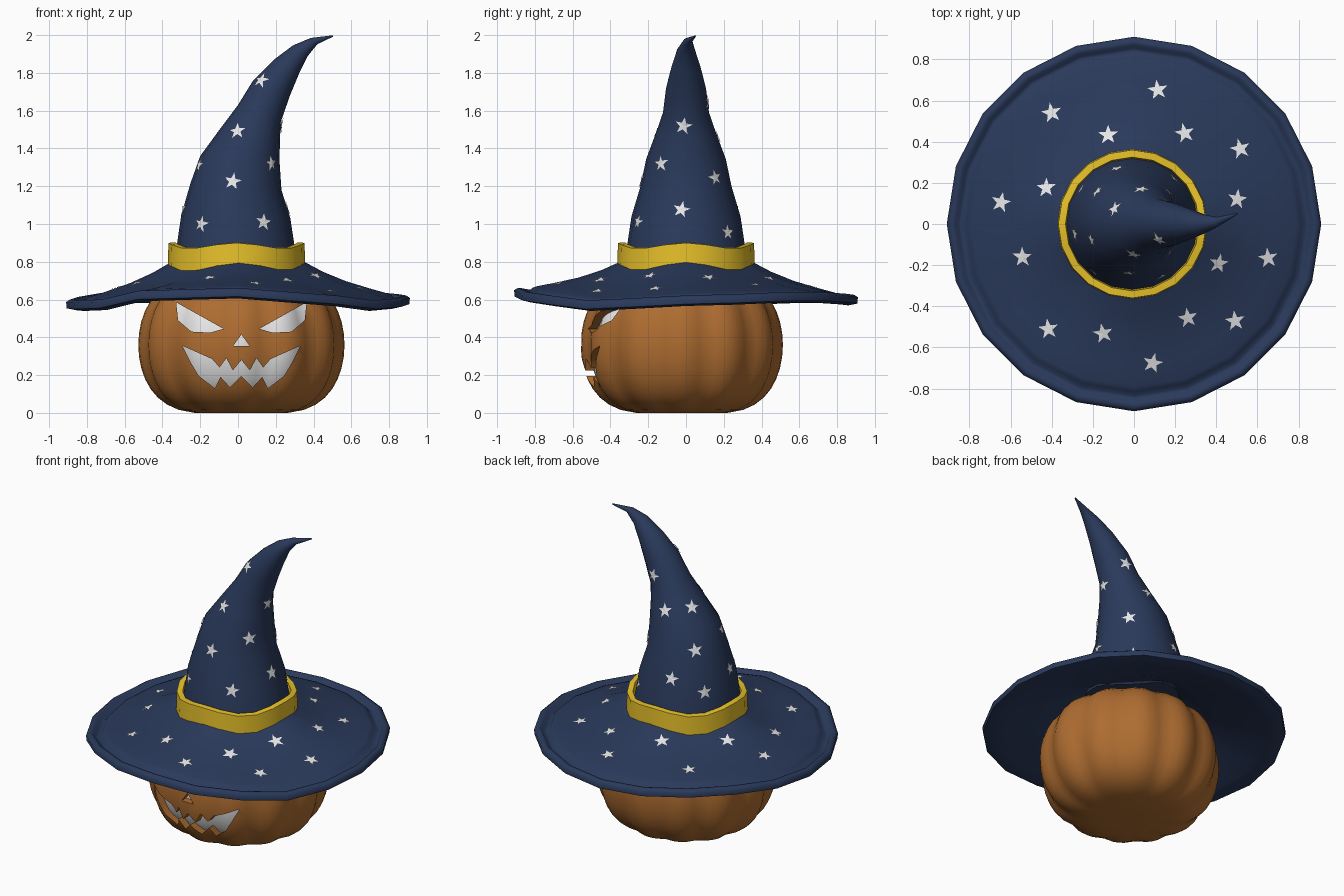
import bpy, bmesh, math, random
from mathutils import Vector
from mathutils.bvhtree import BVHTree

if "Cube" in bpy.data.objects:
    bpy.data.objects.remove(bpy.data.objects["Cube"])

random.seed(4)


def material(name, rgb):
    m = bpy.data.materials.new(name)
    m.diffuse_color = (*rgb, 1)
    m.use_nodes = True
    m.node_tree.nodes["Principled BSDF"].inputs["Base Color"].default_value = m.diffuse_color
    return m


ORANGE = material("pumpkin orange", (0.42, 0.15, 0.03))
WHITE = material("white", (0.85, 0.85, 0.85))
NAVY = material("navy cloth", (0.023, 0.042, 0.105))
GOLD = material("gold band", (0.87, 0.58, 0.025))


def finish(name, bm, mat, smooth=None):
    me = bpy.data.meshes.new(name)
    bmesh.ops.recalc_face_normals(bm, faces=bm.faces)
    bm.to_mesh(me)
    bm.free()
    ob = bpy.data.objects.new(name, me)
    bpy.context.collection.objects.link(ob)
    me.materials.append(mat)
    if smooth:
        shade(ob, smooth)
    return ob


def shade(ob, deg):
    bpy.ops.object.select_all(action='DESELECT')
    ob.select_set(True)
    bpy.context.view_layer.objects.active = ob
    bpy.ops.object.shade_smooth_by_angle(angle=math.radians(deg))


def loft(rings, closed=False, caps=True):
    """Skin a list of equal-sized point rings."""
    bm = bmesh.new()
    vs = [[bm.verts.new(p) for p in ring] for ring in rings]
    n = len(vs[0])
    for k in range(len(vs) if closed else len(vs) - 1):
        a, b = vs[k], vs[(k + 1) % len(vs)]
        for i in range(n):
            j = (i + 1) % n
            bm.faces.new((a[i], a[j], b[j], b[i]))
    if caps and not closed:
        bm.faces.new(vs[0])
        bm.faces.new(vs[-1])
    return bm


# ---- Pumpkin: ribbed squashed ball with a flat base
CX, CY, CZ = 0.018, -0.022, 0.36


def pumpkin(scale):
    rings = []
    for k in range(19):
        phi = math.radians(-88 + 176 * k / 18)
        r = 0.546 * math.sqrt(math.cos(phi)) * scale
        z = max(0.0 if scale == 1 else 0.03, CZ + 0.37 * scale * math.sin(phi))
        ring = []
        for i in range(72):
            t = math.tau * i / 72
            q = r * (1 - 0.055 * (0.5 - 0.5 * math.cos(12 * t)) ** 1.5)
            ring.append((CX + q * math.cos(t), CY + q * 0.98 * math.sin(t), z))
        rings.append(ring)
    return loft(rings)


shell = finish("pumpkin_shell", pumpkin(1), ORANGE)
finish("pumpkin_lining", pumpkin(0.915), WHITE, 40)

# ---- Carved face: prisms cut from the shell
eye = [(0.095, 0.445), (0.165, 0.425), (0.265, 0.43), (0.335, 0.49), (0.345, 0.585)]
half_top = [(0.045, 0.225), (0.08, 0.29), (0.115, 0.24), (0.155, 0.285), (0.312, 0.355)]
half_low = [(0.27, 0.27), (0.225, 0.195), (0.14, 0.13), (0.11, 0.19), (0.06, 0.135)]
half = half_top + half_low
mouth = [(0, 0.28)] + half + [(0, 0.195)] + [(-x, z) for x, z in reversed(half)]
nose = [(0, 0.415), (0.043, 0.355), (-0.043, 0.355)]
bm = bmesh.new()
for poly in (eye, [(-x, z) for x, z in eye], nose, mouth):
    front = [bm.verts.new((CX + x, -0.8, z)) for x, z in poly]
    back = [bm.verts.new((CX + x, -0.2, z)) for x, z in poly]
    bm.faces.new(front)
    bm.faces.new(back[::-1])
    for i in range(len(poly)):
        j = (i + 1) % len(poly)
        bm.faces.new((front[j], front[i], back[i], back[j]))
cutter = finish("face_cutter", bm, ORANGE)
cutter.hide_render = True
mod = shell.modifiers.new("carve", 'BOOLEAN')
mod.operation, mod.solver, mod.object = 'DIFFERENCE', 'EXACT', cutter
bpy.context.view_layer.objects.active = shell
bpy.ops.object.modifier_apply(modifier=mod.name)
bpy.data.objects.remove(cutter)
shade(shell, 40)

# ---- Hat parts
N = 20
# Brim edge droop: compass angle and height of the lower edge
DROOP = [(-180, 0.55), (-150, 0.543), (-124, 0.598), (-90, 0.612), (-56, 0.572), (-34, 0.545),
         (0, 0.572), (45, 0.592), (90, 0.575), (135, 0.59), (180, 0.55)]


def droop(t):
    d = (math.degrees(t) + 180) % 360 - 180
    k = next(i for i in range(len(DROOP) - 1) if DROOP[i + 1][0] >= d)
    (a, p), (b, q) = DROOP[k], DROOP[k + 1]
    s = (d - a) / (b - a)
    return p + (q - p) * s * s * (3 - 2 * s) - 0.568


def wavy_ring(r, z, wave, cx=0.0, edge=False):
    ring = []
    for i in range(N):
        t = math.tau * i / N
        dz = wave * math.cos(4 * t)
        if edge:
            w = min(1, max(0, (r - 0.36) / 0.46))
            dz = dz * (1 - w) + w * droop(t)
        ring.append((cx + r * math.cos(t), r * math.sin(t), z + dz))
    return ring


# Brim: sloping sheet with a groove and rolled lip
brim_profile = [(0.30, 0.80), (0.36, 0.775), (0.45, 0.73), (0.57, 0.685), (0.70, 0.65),
                (0.79, 0.628), (0.815, 0.618), (0.835, 0.592), (0.855, 0.594), (0.87, 0.616),
                (0.89, 0.618), (0.91, 0.605), (0.907, 0.572), (0.86, 0.562), (0.80, 0.575),
                (0.68, 0.612), (0.55, 0.655), (0.42, 0.71), (0.30, 0.76)]
brim = finish("hat_brim", loft([wavy_ring(r, z, 0.02, 0, True) for r, z in brim_profile], closed=True), NAVY, 70)

# Cone: tilted rings given by left point and right point in the front view
cone_rings = [((-0.34, 0.76), (0.33, 0.76)), ((-0.325, 0.88), (0.30, 0.88)),
              ((-0.30, 1.05), (0.277, 1.03)), ((-0.25, 1.22), (0.23, 1.18)),
              ((-0.20, 1.36), (0.22, 1.33)), ((-0.09, 1.51), (0.222, 1.46)),
              ((0.0, 1.63), (0.23, 1.55)), ((0.08, 1.76), (0.275, 1.68)),
              ((0.19, 1.87), (0.325, 1.80)), ((0.29, 1.945), (0.37, 1.89)),
              ((0.385, 1.985), (0.42, 1.952)), ((0.502, 1.999), (0.504, 1.992))]
rings, axis = [], []
for k, (L, R) in enumerate(cone_rings):
    a, b = Vector((L[0], 0, L[1])), Vector((R[0], 0, R[1]))
    mid, rad = (a + b) / 2, (b - a) / 2
    axis.append(mid)
    dy = 0.05 if k == len(cone_rings) - 1 else 0.01 if k == len(cone_rings) - 2 else 0
    rings.append([mid + rad * math.cos(math.tau * i / N)
                  + Vector((0, dy + rad.length * math.sin(math.tau * i / N), 0)) for i in range(N)])
cone = finish("hat_cone", loft(rings), NAVY, 50)

# Gold band
band_profile = [(0.31, 0.765, 0.02), (0.364, 0.762, 0.022), (0.36, 0.885, 0.015), (0.325, 0.888, 0.015)]
finish("hat_band", loft([wavy_ring(r, z, w, -0.008) for r, z, w in band_profile], closed=True), GOLD, 35)

# ---- Stars: thin patches laid on the cloth
star_bm = bmesh.new()


def tree(ob):
    b = bmesh.new()
    b.from_mesh(ob.data)
    t = BVHTree.FromBMesh(b)
    b.free()
    return t


def star(bvh, origin, direction, up, size):
    hit, nrm, _, _ = bvh.ray_cast(origin, direction)
    if hit is None:
        return
    v = (up - nrm * up.dot(nrm)).normalized()
    u = v.cross(nrm)
    spin = random.uniform(-0.25, 0.25)

    def lay(p):
        q = bvh.ray_cast(p + nrm * 0.1, -nrm, 0.2)[0]
        return star_bm.verts.new((q if q else p) + nrm * 0.006)

    centre = lay(hit)
    rim = []
    for i in range(10):
        r, t = size * (0.4 if i % 2 else 1), spin + math.pi * i / 5
        rim.append(lay(hit + u * r * math.sin(t) + v * r * math.cos(t)))
    for i in range(10):
        star_bm.faces.new((centre, rim[(i + 1) % 10], rim[i]))


brim_stars = [(0.115, 0.65), (-0.4, 0.54), (-0.125, 0.43), (0.245, 0.44), (0.515, 0.365), (-0.425, 0.175),
              (-0.645, 0.105), (0.5, 0.12), (0.41, -0.19), (0.65, -0.165), (-0.54, -0.16), (-0.415, -0.51),
              (-0.15, -0.53), (0.26, -0.455), (0.49, -0.47), (0.09, -0.675)]
brim_tree, cone_tree = tree(brim), tree(cone)
for x, y in brim_stars:
    star(brim_tree, Vector((x, y, 2)), Vector((0, 0, -1)), Vector((0, 1, 0)), 0.052)

# Cone stars: compass angle and height
cone_stars = [(-128, 1.0), (-60, 1.01), (-95, 1.225), (-116, 1.49), (-38, 1.32), (-160, 1.31), (-138, 1.76),
              (-5, 1.075), (-5, 1.52), (42, 1.245), (47, 0.955), (105, 1.08), (145, 1.0), (138, 1.25),
              (190, 1.08), (97, 1.46), (155, 1.48), (80, 1.64)]
for deg, z in cone_stars:
    k = next(i for i in range(len(axis) - 1) if axis[i + 1].z >= z)
    c = axis[k].lerp(axis[k + 1], (z - axis[k].z) / (axis[k + 1].z - axis[k].z))
    d = Vector((math.cos(math.radians(deg)), math.sin(math.radians(deg)), 0))
    star(cone_tree, c + d, -d, Vector((0, 0, 1)), 0.048)
finish("hat_stars", star_bm, WHITE)
